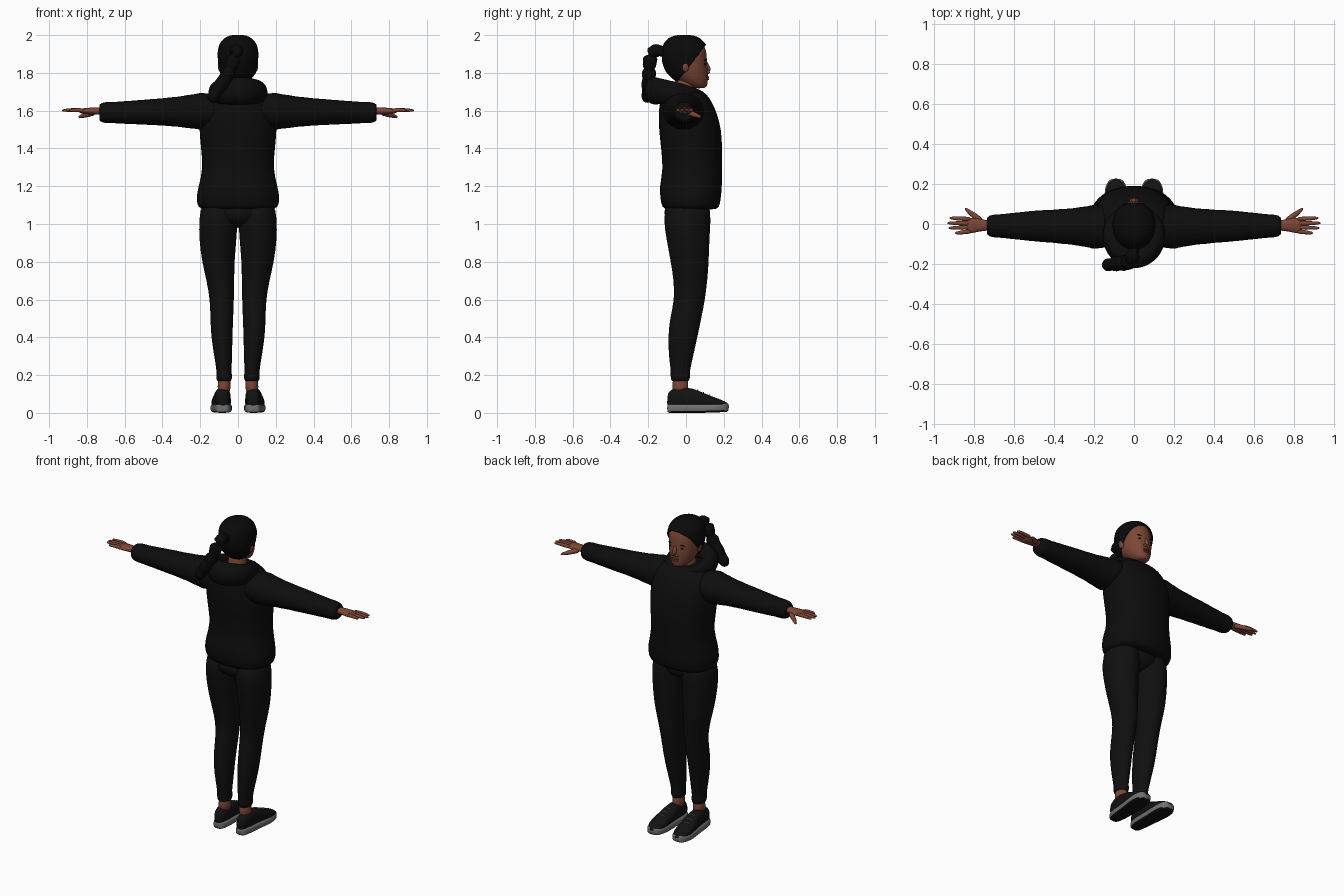
import bpy, bmesh, math
from mathutils import Vector, Matrix

old = bpy.data.objects.get("Cube")
if old:
    bpy.data.objects.remove(old, do_unlink=True)


def material(name, rgb):
    m = bpy.data.materials.new(name)
    m.use_nodes = True
    m.diffuse_color = (*rgb, 1)
    bsdf = m.node_tree.nodes["Principled BSDF"]
    bsdf.inputs["Base Color"].default_value = (*rgb, 1)
    bsdf.inputs["Roughness"].default_value = 0.8
    return m


SKIN = material("brown skin", (0.2, 0.062, 0.036))
LIPS = material("lip brown", (0.15, 0.04, 0.028))
HAIR = material("black hair", (0.003, 0.003, 0.003))
JACKET = material("black jacket cloth", (0.004, 0.004, 0.004))
TROUSERS = material("black trouser cloth", (0.005, 0.005, 0.005))
SHOE = material("black shoe", (0.006, 0.006, 0.006))
SOLE = material("grey sole", (0.16, 0.16, 0.16))


def finish(name, bm, mat, mirror=False, subdiv=1):
    bmesh.ops.recalc_face_normals(bm, faces=bm.faces)
    mesh = bpy.data.meshes.new(name)
    bm.to_mesh(mesh)
    bm.free()
    mesh.materials.append(mat)
    mesh.shade_smooth()
    ob = bpy.data.objects.new(name, mesh)
    bpy.context.collection.objects.link(ob)
    if mirror:
        mod = ob.modifiers.new("Mirror", "MIRROR")
        mod.use_mirror_merge = False
    if subdiv:
        mod = ob.modifiers.new("Smooth", "SUBSURF")
        mod.levels = mod.render_levels = subdiv
    return ob


def ring(center, u, v, n=16, power=2.0):
    """Superellipse around center with half-axes u and v."""
    def bend(t):
        return math.copysign(abs(t) ** (2 / power), t)
    angles = [2 * math.pi * i / n for i in range(n)]
    return [Vector(center) + Vector(u) * bend(math.cos(a)) + Vector(v) * bend(math.sin(a)) for a in angles]


def skin_rings(rings, closed=False):
    bm = bmesh.new()
    rows = [[bm.verts.new(p) for p in r] for r in rings]
    n = len(rows[0])
    pairs = list(zip(rows, rows[1:])) + ([(rows[-1], rows[0])] if closed else [])
    for a, b in pairs:
        for i in range(n):
            j = (i + 1) % n
            bm.faces.new((a[i], a[j], b[j], b[i]))
    if not closed:
        bm.faces.new(rows[0])
        bm.faces.new(rows[-1])
    return bm


def upright(sections, grow=0.0, n=20, power=2.0):
    """Stack of rings from (z, x, y, half width, half depth)."""
    return skin_rings([ring((x, y, z), (rx + grow, 0, 0), (0, ry + grow, 0), n, power)
                       for z, x, y, rx, ry in sections])


def tube(name, path, radii, mat, mirror=False, flat=1.0, n=10):
    pts = [Vector(p) for p in path]
    rings = []
    for i, p in enumerate(pts):
        t = (pts[min(i + 1, len(pts) - 1)] - pts[max(i - 1, 0)]).normalized()
        side = t.cross(Vector((0, 0, 1)) if abs(t.z) < 0.9 else Vector((0, 1, 0))).normalized()
        rings.append(ring(p, side * radii[i], side.cross(t) * radii[i] * flat, n))
    return finish(name, skin_rings(rings), mat, mirror)


def ellipsoid(name, center, size, mat, mirror=False):
    bm = bmesh.new()
    bmesh.ops.create_uvsphere(bm, u_segments=16, v_segments=10, radius=1,
                              matrix=Matrix.Translation(center) @ Matrix.Diagonal((*size, 1)))
    return finish(name, bm, mat, mirror, 0)


# Jacket body with gathered hem
torso = [(1.075, 0, .025, .185, .13), (1.085, 0, .025, .212, .152), (1.13, 0, .024, .226, .162),
         (1.2, 0, .025, .212, .168), (1.29, 0, .035, .187, .157), (1.4, 0, .03, .198, .164),
         (1.5, 0, .022, .208, .167), (1.58, 0, .01, .205, .158), (1.645, 0, .0, .19, .14),
         (1.69, 0, -.01, .155, .12), (1.72, 0, -.02, .09, .085)]
finish("jacket_body", upright(torso, power=2.3), JACKET)

# Sleeves with soft folds and a cuff
sleeve = [(.06, -.01, 1.605, .1, .08), (.2, -.014, 1.597, .113, .1), (.27, -.013, 1.595, .098, .088),
          (.36, -.012, 1.594, .088, .077), (.5, -.01, 1.592, .078, .067), (.62, -.01, 1.59, .065, .06),
          (.69, -.01, 1.59, .058, .057), (.72, -.01, 1.59, .054, .053), (.735, -.01, 1.59, .042, .042)]
folded = []
for a, b in zip(sleeve, sleeve[1:]):
    for k in range(3):
        x, y, z, ry, rz = [p + (q - p) * k / 3 for p, q in zip(a, b)]
        bump = 1 + 0.02 * math.sin(x * 75)
        folded.append(ring((x, y, z), (0, ry * bump, 0), (0, 0, rz * bump)))
x, y, z, ry, rz = sleeve[-1]
folded.append(ring((x, y, z), (0, ry, 0), (0, 0, rz)))
finish("sleeve", skin_rings(folded), JACKET, True)

# Draped hood, thick behind the neck and thin at the throat
hood = []
for i in range(24):
    a = 2 * math.pi * i / 24
    back = (1 + math.cos(a)) / 2
    out = Vector((math.sin(a), -math.cos(a), 0))
    r = .022 + .036 * back ** .7
    hood.append(ring((.115 * out.x, -.045 + .122 * out.y, 1.675 + .03 * back ** .6),
                     out * r, (0, 0, r * 1.3), 12))
finish("hood", skin_rings(hood, closed=True), JACKET)

# Trouser legs with ankle cuffs
leg = [(1.13, .1, .01, .095, .12), (1.02, .104, .006, .104, .127), (.92, .107, .01, .1, .115),
       (.8, .105, .02, .087, .102), (.7, .093, .024, .074, .09), (.6, .085, .02, .064, .082),
       (.5, .086, -.002, .061, .084), (.4, .086, -.018, .057, .079), (.28, .077, -.028, .046, .062),
       (.22, .074, -.03, .039, .05), (.2, .074, -.03, .043, .053), (.175, .073, -.03, .041, .05),
       (.165, .073, -.03, .034, .042)]
finish("trouser_leg", upright(leg), TROUSERS, True)
ellipsoid("trouser_seat", (0, .005, 1.06), (.17, .12, .08), TROUSERS)

# Ankles
finish("ankle", upright([(.2, .073, -.03, .033, .04), (.14, .073, -.03, .035, .043),
                         (.09, .076, -.03, .033, .042)]), SKIN, True)

# Shoes: (y, x, half width, top height)
shoe = [(-.1, .08, .018, .085), (-.09, .08, .032, .125), (-.03, .08, .043, .135), (.03, .083, .044, .135),
        (.1, .087, .051, .102), (.16, .09, .055, .08), (.205, .09, .043, .062), (.228, .09, .02, .048)]
upper = [ring((x, y, (.025 + top) / 2), (w, 0, 0), (0, 0, (top - .025) / 2), 16, 2.5)
         for y, x, w, top in shoe]
finish("shoe_upper", skin_rings(upper), SHOE, True)
sole = [ring((x, y, .024 + max(0, y - .12) * .05), (w + .005, 0, 0), (0, 0, .024), 16, 4)
        for y, x, w, top in shoe]
bm = skin_rings(sole)
bmesh.ops.recalc_face_normals(bm, faces=bm.faces)
for f in bm.faces:
    f.material_index = 1 if f.normal.z < -0.6 else 0
sole_ob = finish("shoe_sole", bm, SOLE, True)
sole_ob.data.materials.append(SHOE)
for y, z in ((.06, .122), (.09, .108), (.12, .096)):
    tube("shoe_lace", [(.064, y, z - .006), (.087, y + .004, z + .002), (.11, y, z - .006)],
         [.004] * 3, SOLE, True, n=6)

# Hands: palm, four fingers and a thumb
palm = [(.71, -.008, .026, .02), (.75, -.006, .028, .02), (.79, -.006, .037, .018),
        (.825, -.008, .042, .015), (.84, -.01, .036, .01)]
finish("palm", skin_rings([ring((x, y, 1.598), (0, ry, 0), (0, 0, rz), 14)
                           for x, y, ry, rz in palm]), SKIN, True)
fingers = {"index": (.024, .03, .923), "middle": (.003, .005, .934),
           "ring": (-.017, -.02, .927), "little": (-.036, -.046, .895)}
for name, (y0, y1, tip) in fingers.items():
    path = [(.81 + (tip - .81) * t, y0 + (y1 - y0) * t, 1.6 + .004 * math.sin(t * 3)) for t in (0, .4, .8, 1)]
    tube(name + "_finger", path, [.012, .0115, .0095, .005], SKIN, True)
tube("thumb", [(.755, .008, 1.592), (.79, .036, 1.582), (.822, .06, 1.572), (.845, .08, 1.566)],
     [.017, .016, .012, .006], SKIN, True)

# Neck and head
finish("neck", upright([(1.62, 0, .0, .068, .075), (1.7, 0, -.005, .054, .058),
                        (1.79, 0, -.005, .055, .06)]), SKIN)
head = [(1.718, 0, .07, .025, .03), (1.732, 0, .057, .05, .058), (1.77, 0, .028, .076, .088),
        (1.81, 0, .008, .089, .109), (1.86, 0, -.003, .097, .115), (1.91, 0, -.005, .099, .115),
        (1.95, 0, -.008, .09, .104), (1.98, 0, -.01, .064, .076), (1.994, 0, -.01, .03, .036)]
finish("head", upright(head, n=24), SKIN, subdiv=2)

# Face
tube("nose", [(0, .106, 1.862), (0, .113, 1.835), (0, .124, 1.81), (0, .116, 1.796)],
     [.008, .011, .016, .012], SKIN)
ellipsoid("nostril_wing", (.013, .115, 1.803), (.01, .012, .009), SKIN, True)
ellipsoid("upper_lip", (0, .112, 1.777), (.024, .011, .006), LIPS)
ellipsoid("lower_lip", (0, .111, 1.767), (.021, .011, .007), LIPS)
ellipsoid("eye", (.037, .099, 1.847), (.013, .006, .005), HAIR, True)
ellipsoid("eyebrow", (.038, .1, 1.868), (.02, .005, .003), HAIR, True)
ellipsoid("ear", (.094, -.002, 1.835), (.012, .019, .03), SKIN, True)

# Swept-back hair cut along a slanted hairline
bm = upright(head, grow=.003, n=24)
bmesh.ops.subdivide_edges(bm, edges=bm.edges, cuts=1, use_grid_fill=True, smooth=0.6)
bmesh.ops.bisect_plane(bm, geom=bm.verts[:] + bm.edges[:] + bm.faces[:], plane_co=(0, .02, 1.84),
                       plane_no=(0, 1, -.75), clear_outer=True)
hair = finish("hair_cap", bm, HAIR)
shell = hair.modifiers.new("Thickness", "SOLIDIFY")
shell.thickness, shell.offset = .007, 1

# Ponytail hanging over one side of the hood
guide = [(0, -.1, 1.905), (-.005, -.15, 1.922), (-.015, -.185, 1.905), (-.035, -.195, 1.83),
         (-.08, -.197, 1.75), (-.125, -.203, 1.685), (-.145, -.207, 1.645)]
path, radii = [], []
for i, (a, b) in enumerate(zip(guide, guide[1:])):
    for k in range(4):
        s = (i + k / 4) / (len(guide) - 1)
        path.append(Vector(a).lerp(Vector(b), k / 4))
        radii.append((.026 + .014 * math.sin(s * math.pi)) * (1 + .1 * math.sin(s * 38)))
path.append(Vector(guide[-1]))
radii.append(.012)
tube("ponytail", path, radii, HAIR, n=12)
ellipsoid("hair_tie", (0, -.118, 1.913), (.03, .016, .03), SHOE)
